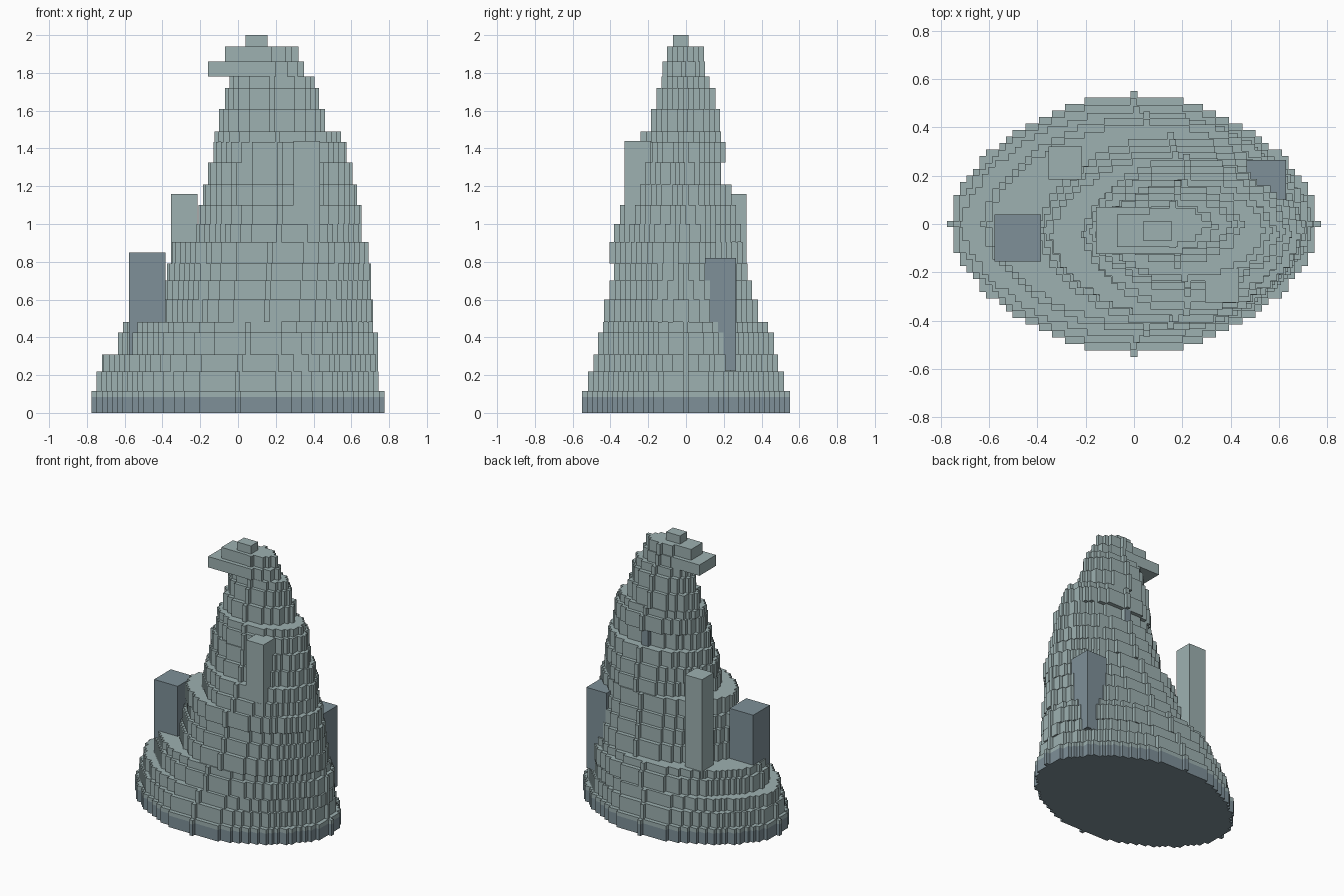
import bpy, bmesh, math

if "Cube" in bpy.data.objects:
    bpy.data.objects.remove(bpy.data.objects["Cube"])

C = 0.0272  # grid cell of the stepped outline
P = 1.78    # roundness of the outline (2 = true ellipse)


def material(name, rgb):
    m = bpy.data.materials.new(name)
    m.diffuse_color = (*rgb, 1)
    m.use_nodes = True
    m.node_tree.nodes["Principled BSDF"].inputs["Base Color"].default_value = m.diffuse_color
    return m


STONE = material("stone", (0.34, 0.44, 0.44))
SLATE = material("slate", (0.21, 0.28, 0.315))


def prism(name, outline, z0, z1, mat):
    bm = bmesh.new()
    face = bm.faces.new([bm.verts.new((x, y, z0)) for x, y in outline])
    top = bmesh.ops.extrude_face_region(bm, geom=[face], use_keep_orig=True)
    verts = [v for v in top["geom"] if isinstance(v, bmesh.types.BMVert)]
    bmesh.ops.translate(bm, verts=verts, vec=(0, 0, z1 - z0))
    bmesh.ops.recalc_face_normals(bm, faces=bm.faces)
    mesh = bpy.data.meshes.new(name)
    bm.to_mesh(mesh)
    bm.free()
    mesh.materials.append(mat)
    ob = bpy.data.objects.new(name, mesh)
    bpy.context.collection.objects.link(ob)
    return ob


def stepped_ellipse(x0, x1, y0, y1):
    """Outline of an ellipse rasterised onto square cells."""
    cx, cy = (x0 + x1) / 2, (y0 + y1) / 2
    a, b = (x1 - x0 - C) / 2, (y1 - y0 - C) / 2
    n = max(1, round(b / C))
    h = (y1 - y0) / (2 * n + 1)
    right = []
    for j in range(-n, n + 1):
        s = a * max(0, 1 - abs(j / n) ** P) ** (1 / P)
        x = (math.floor(s / C + 1e-4) + 0.5) * C
        if j == 0:
            x = (x1 - x0) / 2
        for y in ((j - 0.5) * h, (j + 0.5) * h):
            right.append((x, y))
    # drop points in the middle of straight runs
    keep = [p for i, p in enumerate(right)
            if i in (0, len(right) - 1)
            or not (right[i - 1][0] == p[0] == right[i + 1][0])]
    pts = keep + [(-x, y) for x, y in reversed(keep)]
    out = []
    for x, y in pts:
        q = (cx + x, cy + y)
        if not out or math.dist(q, out[-1]) > 1e-5:
            out.append(q)
    return out


def box(name, x0, x1, y0, y1, z0, z1, mat=STONE):
    return prism(name, [(x0, y0), (x1, y0), (x1, y1), (x0, y1)], z0, z1, mat)


# Dark foot and the terraces above: top height, x range, y range
terraces = [
    (0.085, -0.775, 0.775, -0.55, 0.55),
    (0.115, -0.775, 0.775, -0.55, 0.55),
    (0.22, -0.75, 0.745, -0.52, 0.52),
    (0.31, -0.72, 0.74, -0.49, 0.487),
    (0.425, -0.635, 0.74, -0.465, 0.465),
    (0.48, -0.61, 0.715, -0.44, 0.435),
    (0.60, -0.41, 0.715, -0.435, 0.38),
    (0.70, -0.39, 0.705, -0.405, 0.35),
    (0.79, -0.375, 0.705, -0.38, 0.325),
    (0.905, -0.35, 0.69, -0.405, 0.30),
    (1.00, -0.22, 0.655, -0.38, 0.29),
    (1.10, -0.21, 0.655, -0.35, 0.265),
    (1.21, -0.185, 0.63, -0.30, 0.24),
    (1.325, -0.16, 0.605, -0.27, 0.18),
    (1.435, -0.13, 0.575, -0.265, 0.21),
    (1.49, -0.125, 0.545, -0.24, 0.185),
    (1.61, -0.10, 0.46, -0.185, 0.18),
    (1.72, -0.07, 0.43, -0.155, 0.155),
    (1.78, -0.045, 0.405, -0.13, 0.125),
    (1.86, -0.015, 0.35, -0.125, 0.10),
    (1.94, 0.0, 0.32, -0.10, 0.095),
]
z = 0
for i, (top, *span) in enumerate(terraces):
    prism("foot" if i == 0 else f"terrace_{i:02d}", stepped_ellipse(*span),
          z, top, SLATE if i == 0 else STONE)
    z = top

# Overhanging summit
box("summit_ledge", -0.158, 0.20, -0.125, 0.07, 1.78, 1.86)
box("summit_slab", -0.07, 0.18, -0.095, 0.04, 1.86, 1.94)
box("summit_cap", 0.04, 0.155, -0.07, 0.012, 1.94, 2.0)

# Standing pillars and a small rear outcrop
box("left_pillar", -0.578, -0.385, -0.155, 0.04, 0.31, 0.85, SLATE)
box("back_pillar", -0.355, -0.215, 0.185, 0.32, 0.31, 1.16)
box("front_pillar", 0.295, 0.435, -0.325, -0.185, 0.90, 1.44)
box("right_pillar", 0.465, 0.63, 0.10, 0.265, 0.225, 0.82, SLATE)
box("rear_outcrop", 0.18, 0.235, 0.12, 0.185, 1.21, 1.325, SLATE)
